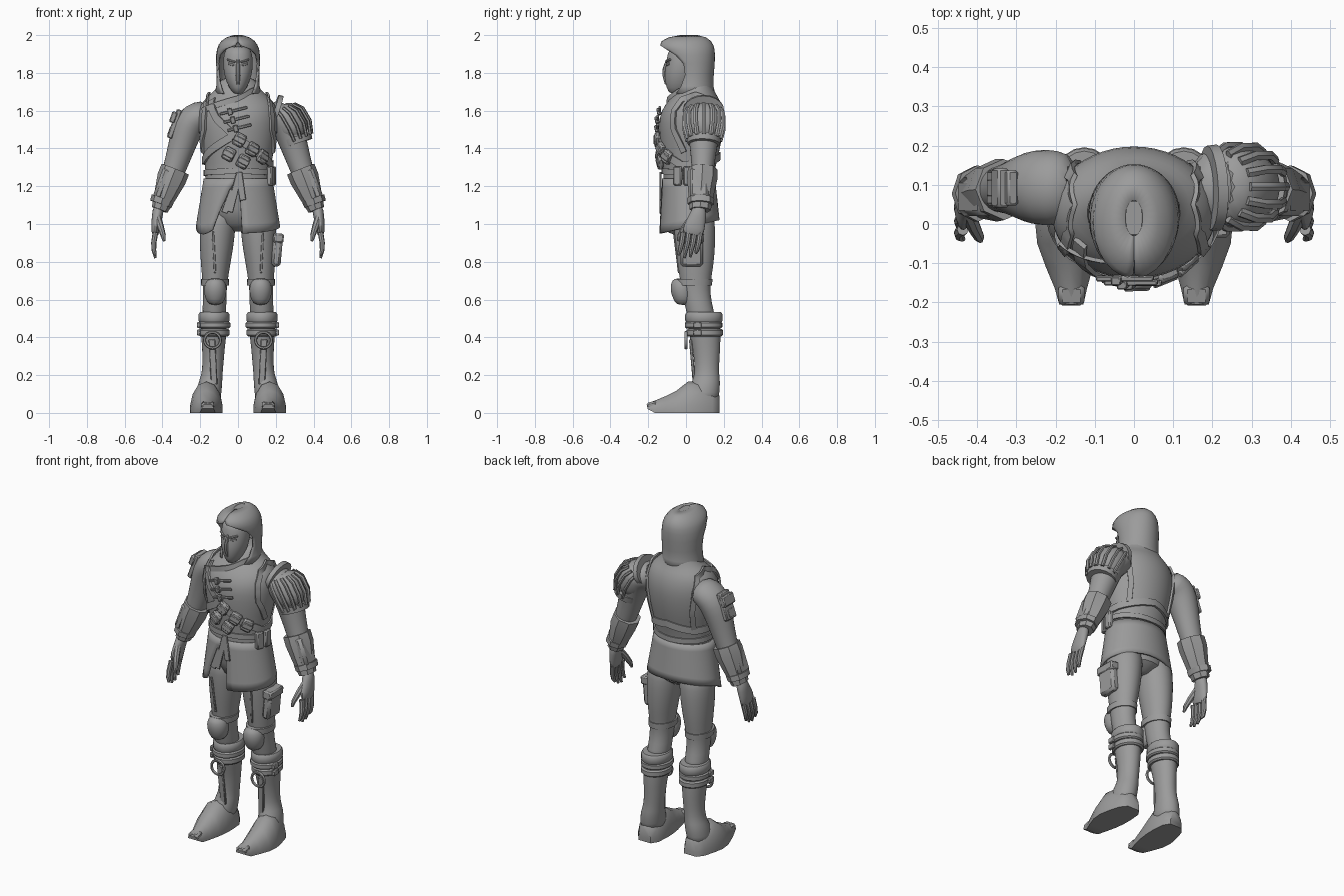
import bpy, bmesh, math
from math import sin, cos, radians, pi
from mathutils import Vector as V, Euler

mat = bpy.data.materials.new("cloth_grey")
mat.diffuse_color = (0.33, 0.33, 0.33, 1)


def finish(name, bm, angle=40, subsurf=0, solid=0, bevel=0):
    bmesh.ops.recalc_face_normals(bm, faces=bm.faces)
    me = bpy.data.meshes.new(name)
    bm.to_mesh(me)
    bm.free()
    me.materials.append(mat)
    for p in me.polygons:
        p.use_smooth = True
    me.set_sharp_from_angle(angle=radians(angle))
    ob = bpy.data.objects.new(name, me)
    bpy.context.collection.objects.link(ob)
    if solid:
        m = ob.modifiers.new("solid", 'SOLIDIFY')
        m.thickness, m.offset = solid, 0
    if bevel:
        m = ob.modifiers.new("bevel", 'BEVEL')
        m.width, m.segments = bevel, 1
    if subsurf:
        m = ob.modifiers.new("smooth", 'SUBSURF')
        m.levels = m.render_levels = subsurf
    return ob


def skin(name, rings, closed=True, cap=True, **kw):
    """Bridge equal-length point rings with quads."""
    bm = bmesh.new()
    vs = [[bm.verts.new(p) for p in r] for r in rings]
    n = len(rings[0])
    for a, b in zip(vs, vs[1:]):
        for i in range(n if closed else n - 1):
            j = (i + 1) % n
            bm.faces.new((a[i], a[j], b[j], b[i]))
    if cap:
        bm.faces.new(vs[0])
        bm.faces.new(vs[-1])
    return finish(name, bm, **kw)


def oval(cx, z, rx, yf, yb, n=24, g=0.0):
    """Level ring starting at the front; g leaves a gap in front."""
    cy, ry = (yf + yb) / 2, (yb - yf) / 2
    m = n - 1 if g is not None and g > 0 else n
    return [V((cx + rx * sin(g + (2 * pi - 2 * g) * i / m),
               cy - ry * cos(g + (2 * pi - 2 * g) * i / m), z)) for i in range(n)]


def stack(name, rows, s=1, n=20, **kw):
    """Rows of (centre x, z, half width, front y, back y)."""
    return skin(name, [oval(s * c, z, r, f, b, n) for c, z, r, f, b in rows], **kw)


def limb(name, rows, s=1, n=14, **kw):
    """Tube across its path; rows of (x, y, z, radius, radius along y)."""
    pts = [V((s * r[0], r[1], r[2])) for r in rows]
    rings = []
    for i, (p, r) in enumerate(zip(pts, rows)):
        t = (pts[min(i + 1, len(pts) - 1)] - pts[max(i - 1, 0)]).normalized()
        u = V((0, 1, 0)).cross(t).normalized()
        v = t.cross(u)
        rings.append([p + u * r[3] * cos(2 * pi * k / n) + v * r[4] * sin(2 * pi * k / n)
                      for k in range(n)])
    return skin(name, rings, **kw)


def box(name, loc, size, rot=(0, 0, 0), bevel=0.006):
    bm = bmesh.new()
    bmesh.ops.create_cube(bm, size=1)
    e = Euler([radians(a) for a in rot])
    for v in bm.verts:
        c = V([a * b for a, b in zip(v.co, size)])
        c.rotate(e)
        v.co = c + V(loc)
    return finish(name, bm, angle=30, bevel=bevel)


# Torso: z, half width, front y, back y
TORSO = [(1.16, .18, -.122, .145), (1.22, .174, -.12, .145), (1.28, .172, -.12, .152),
         (1.36, .185, -.13, .172), (1.45, .205, -.14, .192), (1.54, .214, -.145, .202),
         (1.60, .212, -.132, .198), (1.655, .188, -.095, .182), (1.69, .14, -.055, .158),
         (1.73, .105, -.03, .14), (1.78, .095, -.01, .13)]
skin("torso", [oval(0, *r) for r in TORSO], subsurf=1)


def on_torso(deg, z, off=0.0):
    for a, b in zip(TORSO, TORSO[1:]):
        if z <= b[0]:
            break
    f = (z - a[0]) / (b[0] - a[0])
    r, yf, yb = [a[i] + (b[i] - a[i]) * f for i in (1, 2, 3)]
    t = radians(deg)
    ry = (yb - yf) / 2
    nrm = V((sin(t) / r, -cos(t) / ry, 0.0)).normalized()
    return V((r * sin(t), (yf + yb) / 2 - ry * cos(t), z)) + nrm * off, nrm


def strap(name, path, width=.035, thick=.012, off=.004, steps=5):
    """Flat band laid over the torso through (degrees, z) points."""
    fine = [(a[0] + (b[0] - a[0]) * k / steps, a[1] + (b[1] - a[1]) * k / steps)
            for a, b in zip(path, path[1:]) for k in range(steps)] + [path[-1]]
    ps = [on_torso(a, z, off) for a, z in fine]
    rings = []
    for i, (p, nr) in enumerate(ps):
        t = (ps[min(i + 1, len(ps) - 1)][0] - ps[max(i - 1, 0)][0]).normalized()
        w = t.cross(nr).normalized() * width / 2
        o = nr * thick / 2
        rings.append([p + w + o, p - w + o, p - w - o, p + w - o])
    return skin(name, rings, angle=50)


# Straps, collar fold and belts
strap("baldric", [(-48, 1.66), (-32, 1.56), (0, 1.45), (35, 1.37), (75, 1.31), (130, 1.33),
                  (180, 1.36), (230, 1.33), (285, 1.34), (330, 1.42), (350, 1.46)], .04)
for s, side in ((1, "left"), (-1, "right")):
    strap(side + "_shoulder_strap", [(s * 78, 1.38), (s * 58, 1.5), (s * 55, 1.6), (s * 62, 1.66),
          (s * 90, 1.685), (s * 122, 1.66), (s * 132, 1.58), (s * 136, 1.45), (s * 132, 1.34)], .03)
strap("collar_fold", [(-60, 1.60), (-30, 1.635), (0, 1.665), (30, 1.70), (60, 1.72)], .03, .01)
strap("waist_belt", [(a, 1.27 + .01 * cos(radians(a))) for a in range(0, 361, 45)], .03, .01)

# Chest blades and belt pouches
for i in range(3):
    p, nr = on_torso(-6 + 4 * i, 1.60 - .045 * i, .008)
    box("chest_blade", p, (.15 - .01 * i, .014, .014), (10, -14, 0), .003)
    box("blade_loop", p + V((-.02, -.004, -.005)), (.025, .022, .035), (10, -14, 0), .003)
for a, z in ((2, 1.445), (22, 1.395), (42, 1.355), (-14, 1.37), (8, 1.33)):
    p, nr = on_torso(a, z, .012)
    box("belt_pouch", p, (.06, .03, .07), (0, 28, a), .008)
    box("pouch_flap", p + nr * .012, (.064, .016, .03), (0, 28, a), .004)
for a in (68, 88):
    p, nr = on_torso(a, 1.255, .014)
    box("hip_pouch", p, (.045, .03, .10), (0, 0, a), .006)
for x, z, h, r in ((-.02, 1.16, .2, 14), (.015, 1.2, .15, -8), (-.05, 1.12, .13, 20)):
    box("hanging_sash", (x, -.135, z), (.035, .01, h), (0, r, 0), .003)

# Tunic skirt: wraps from the left flap to the right flap, hem slants
rows = []
for k in range(7):
    f = k / 6
    a0, a1 = 2 + 4 * f, 358 - 36 * f ** 0.8
    ring = []
    for i in range(33):
        d = a0 + (a1 - a0) * i / 32
        t = radians(d)
        hem = .985 - .035 * cos(t)
        if d > 270:
            hem = .985 - .04 * sin(pi * min(1, (d - 270) / 60))
        z = 1.24 + (hem - 1.24) * f
        rx, ry = .176 + .042 * f, .134 + .02 * f
        ring.append(V((rx * sin(t), .014 + .004 * f - ry * cos(t), z)))
    rows.append(ring)
skin("tunic_skirt", rows, closed=False, cap=False, solid=.012)

# Hood with face opening: z, half width, front y, back y, gap degrees
HOOD = [(1.69, .118, -.075, .15, 40), (1.73, .11, -.07, .14, 56), (1.79, .108, -.075, .142, 70),
        (1.85, .111, -.09, .147, 70), (1.895, .111, -.115, .148, 58), (1.925, .107, -.13, .146, 38),
        (1.945, .099, -.134, .14, 8), (1.965, .085, -.125, .128, .5), (1.983, .06, -.09, .105, .5),
        (1.995, .022, -.03, .06, .5)]
skin("hood", [oval(0, z, r, f, b, 29, radians(g)) for z, r, f, b, g in HOOD],
     closed=False, cap=False, solid=.01, angle=50)
box("hood_crown", (0, .015, 1.993), (.045, .09, .008), bevel=.003)

# Masked face with nose ridge, brow and eyes
stack("masked_face", [(0, 1.685, .02, -.085, .0), (0, 1.72, .048, -.105, .03), (0, 1.77, .068, -.114, .05),
      (0, 1.81, .077, -.113, .06), (0, 1.85, .08, -.106, .06), (0, 1.9, .077, -.1, .06),
      (0, 1.945, .06, -.08, .05)], subsurf=1)
limb("nose_ridge", [(0, -.098, 1.87, .008, .008), (0, -.112, 1.82, .011, .012),
                    (0, -.114, 1.785, .012, .010), (0, -.104, 1.74, .008, .008)], n=8)
for s in (-1, 1):
    box("eye", (s * .036, -.096, 1.845), (.034, .008, .012), (0, -s * 14, s * 24), .002)
    box("brow", (s * .036, -.094, 1.864), (.05, .014, .01), (0, -s * 16, s * 24), .003)

# Hips
stack("hips", [(0, .96, .03, .0, .10), (0, 1.0, .12, -.06, .15), (0, 1.08, .18, -.09, .15),
               (0, 1.2, .165, -.10, .13)])

for s, side in ((1, "left_"), (-1, "right_")):
    # Trouser leg
    stack(side + "trouser_leg", [(.10, 1.10, .095, -.07, .145), (.109, .97, .096, -.065, .158),
          (.113, .88, .090, -.058, .155), (.119, .78, .078, -.045, .147), (.122, .69, .066, -.03, .13),
          (.123, .62, .062, -.02, .13), (.125, .55, .064, .0, .145), (.127, .47, .062, .01, .165)], s, subsurf=1)
    box(side + "trouser_seam", (s * .127, -.052, .85), (.012, .008, .22), (7, s * 3, 0), .002)
    # Knee pad
    stack(side + "knee_pad", [(.12, .57, .03, -.05, .02), (.12, .60, .054, -.068, .04),
          (.12, .645, .062, -.084, .04), (.12, .685, .058, -.082, .04), (.12, .715, .035, -.066, .02)],
          s, n=16, subsurf=1)
    stack(side + "knee_band", [(.122, .675, .073, -.05, .138), (.122, .71, .075, -.052, .14)], s)
    # Boot shaft and foot
    stack(side + "boot_shaft", [(.128, .52, .074, .005, .18), (.128, .42, .069, .012, .184),
          (.13, .34, .060, .035, .182), (.132, .26, .056, .045, .176), (.138, .2, .056, .045, .176),
          (.146, .165, .064, .03, .182), (.153, .11, .066, .01, .178), (.158, .05, .066, .0, .172)], s, subsurf=1)
    foot = []
    for y, c, w, h, lo in ((.178, .152, .04, .09, .0), (.14, .155, .067, .13, 0), (.07, .162, .08, .165, 0),
                           (.01, .168, .085, .165, 0), (-.05, .169, .078, .118, 0), (-.11, .165, .06, .088, 0),
                           (-.165, .161, .041, .065, 0), (-.205, .16, .031, .052, .022)):
        foot.append([V((s * c + w * a, y, lo + (h - lo) * b)) for a, b in
                     ((-1, 0), (-1, .25), (-.85, .6), (-.5, .9), (0, 1), (.5, .9), (.85, .6), (1, .25), (1, 0))])
    skin(side + "boot_foot", foot, angle=55)
    box(side + "toe_cap", (s * .16, -.18, .042), (.066, .054, .034), (12, 0, 0), .01)
    box(side + "shin_strip", (s * .132, .034, .27), (.035, .016, .24), (5, s * 3, 0), .004)
    # Boot cuffs, buckles and ring
    for z, r, f, b, h in ((.505, .082, -.004, .194, .028), (.465, .086, -.006, .192, .018),
                          (.425, .082, .002, .196, .02)):
        stack(side + "boot_cuff", [(.127, z - h, r - .008, f + .008, b - .008), (.127, z - h * .6, r, f, b),
              (.127, z + h * .6, r, f, b), (.127, z + h, r - .008, f + .008, b - .008)], s)
    for z in (.465, .425):
        box(side + "boot_buckle", (s * .208, .06, z), (.018, .045, .032), bevel=.004)
    bm = bmesh.new()
    tor = [[V((s * .135 + (.042 + .008 * cos(b)) * cos(a), .0 + .008 * sin(b),
               .385 + (.042 + .008 * cos(b)) * sin(a))) for b in [pi * k / 3 for k in range(6)]]
           for a in [2 * pi * j / 20 for j in range(21)]]
    bm.free()
    skin(side + "boot_ring", tor, cap=False, angle=60)

    # Arm, gauntlet and wrist band
    limb(side + "arm", [(.15, .09, 1.585, .07, .085), (.2, .092, 1.575, .084, .1), (.25, .094, 1.545, .09, .1),
         (.28, .094, 1.47, .081, .085), (.302, .092, 1.40, .073, .073), (.33, .09, 1.31, .064, .062),
         (.37, .085, 1.2, .055, .055), (.415, .078, 1.09, .036, .04)], s, subsurf=1)
    limb(side + "gauntlet", [(.332, .088, 1.29, .078, .078), (.352, .086, 1.24, .078, .08),
         (.382, .08, 1.16, .062, .068), (.415, .075, 1.075, .044, .056)], s, n=8, angle=25)
    box(side + "gauntlet_plate", (s * .40, .07, 1.215), (.05, .1, .17), (0, -s * 20, 0), .015)
    limb(side + "wrist_band", [(.398, .078, 1.135, .062, .072), (.409, .077, 1.105, .06, .07)], s, n=8)
    # Hand, fingers and thumb
    limb(side + "palm", [(.418, .075, 1.1, .032, .036), (.428, .063, 1.04, .029, .046),
         (.437, .042, .98, .025, .059), (.437, .032, .935, .018, .058)], s, subsurf=1)
    for i in range(4):
        y = .076 - .03 * i
        tip = (.845, .825, .82, .835)[i]
        limb(side + "finger", [(.437, y, .955, .015, .015), (.446, y - .008, .90, .014, .014),
             (.445, y - .018, .86, .012, .012), (.437, y - .024, tip, .007, .007)], s, n=8)
    limb(side + "thumb", [(.425, .03, 1.03, .02, .02), (.41, -.005, .985, .018, .018),
         (.396, -.032, .94, .014, .014), (.392, -.042, .91, .007, .007)], s, n=8)

# Left puffed shoulder cap with ribs and rims
limb("shoulder_cap", [(.205, .095, 1.6, .075, .098), (.245, .095, 1.57, .096, .106), (.285, .095, 1.51, .098, .104),
                      (.31, .095, 1.445, .08, .084)], subsurf=1)
for k in range(9):
    a = radians(-100 + 25 * k)
    path = [(.222, 1.605, .08), (.25, 1.575, .099), (.287, 1.51, .100), (.312, 1.445, .083)]
    limb("cap_rib", [(x + r * .94 * cos(a), .095 + r * 1.05 * sin(a), z + r * .4 * cos(a), .009, .013)
                     for x, z, r in path], n=6)
limb("cap_lower_rim", [(.302, .095, 1.46, .089, .092), (.314, .094, 1.425, .084, .087)], n=16)
limb("armhole_rim", [(.19, .092, 1.605, .083, .108), (.215, .093, 1.597, .085, .11)], n=20)

# Right upper-arm plates, thigh pocket
box("arm_plate", (-.336, .092, 1.53), (.03, .09, .16), (0, 20, 0), .006)
box("arm_plate_upper", (-.342, .092, 1.565), (.03, .10, .06), (0, 20, 0), .006)
box("arm_plate_buckle", (-.36, .092, 1.49), (.016, .045, .05), (0, 20, 0), .004)
box("thigh_pocket", (.207, .03, .86), (.05, .12, .17), (0, 5, 0), .014)
box("thigh_pocket_flap", (.214, .03, .925), (.056, .13, .05), (0, 5, 0), .008)
